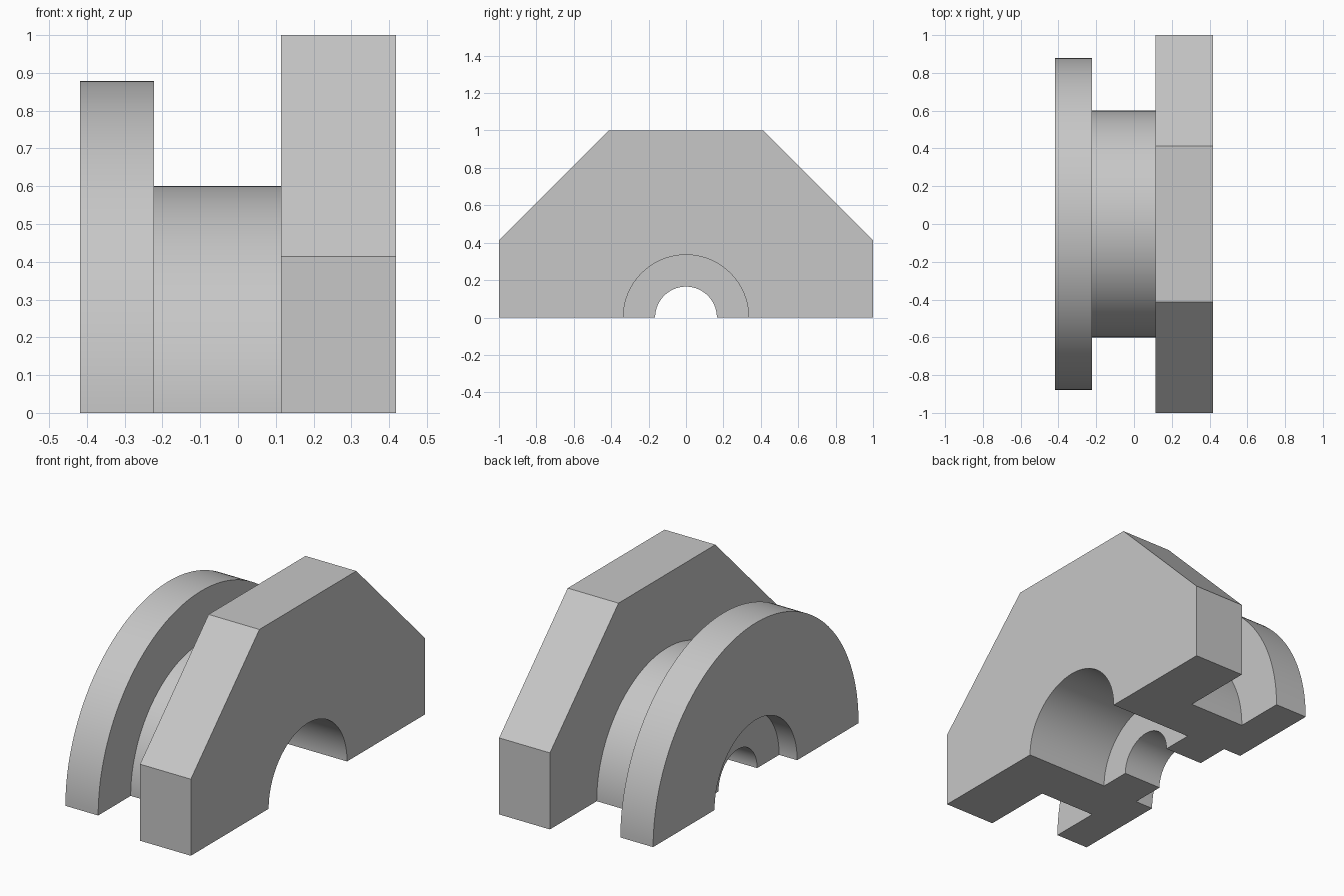
import bpy, bmesh
from math import pi, cos, sin

cube = bpy.data.objects.get("Cube")
if cube:
    bpy.data.objects.remove(cube, do_unlink=True)

# Sizes along the axis and radially
END, SLAB_BACK, FLANGE_BACK = 0.418, 0.114, -0.222
FLANGE_R, NECK_R, BORE_R, HOLE_R, RECESS_R = 0.878, 0.6, 0.335, 0.165, 0.353
SEGMENTS = 96

# Half section of the turned part, (x, radius), from the slab's back to its front
profile = [
    (SLAB_BACK, NECK_R), (FLANGE_BACK, NECK_R),
    (FLANGE_BACK, FLANGE_R), (-END, FLANGE_R),
    (-END, RECESS_R), (-0.31, RECESS_R),
    (-0.31, HOLE_R), (-0.08, HOLE_R),
    (-0.08, BORE_R), (END, BORE_R),
]
# Half octagon of the slab, (y, z), from +y to -y
CORNER = 0.414
octagon = [(1, 0), (1, CORNER), (CORNER, 1), (-CORNER, 1), (-1, CORNER), (-1, 0)]

bm = bmesh.new()

# Turned flange, neck, bore and recess: half a revolution about x
rings = []
for x, r in profile:
    angles = [pi * i / SEGMENTS for i in range(SEGMENTS + 1)]
    rings.append([bm.verts.new((x, r * cos(a), r * sin(a) if 0 < a < pi else 0))
                  for a in angles])


def bridge(a, b):
    for i in range(len(a) - 1):
        bm.faces.new((a[i], a[i + 1], b[i + 1], b[i]))


for a, b in zip(rings, rings[1:]):
    bridge(a, b)

# Slab: rim, then back and front faces opening onto the neck and the bore
back, front = [[bm.verts.new((x, y, z)) for y, z in octagon] for x in (SLAB_BACK, END)]
bridge(back, front)
bm.faces.new(back + rings[0][::-1])
bm.faces.new(front + rings[-1][::-1])

# Flat split faces underneath, one on each side of the axis
for side in (0, -1):
    bm.faces.new([ring[side] for ring in rings] + [front[side], back[side]])

bmesh.ops.recalc_face_normals(bm, faces=bm.faces)
mesh = bpy.data.meshes.new("flanged_bearing_half")
bm.to_mesh(mesh)
bm.free()
housing = bpy.data.objects.new("flanged_bearing_half", mesh)
bpy.context.collection.objects.link(housing)

# Plain grey
colour = (0.57, 0.57, 0.57, 1)
grey = bpy.data.materials.new("light_grey")
grey.use_nodes = True
grey.diffuse_color = colour
grey.node_tree.nodes["Principled BSDF"].inputs["Base Color"].default_value = colour
mesh.materials.append(grey)

# Smooth turned surfaces, sharp edges
bpy.ops.object.select_all(action="DESELECT")
housing.select_set(True)
bpy.context.view_layer.objects.active = housing
bpy.ops.object.shade_smooth_by_angle(angle=pi / 6)
